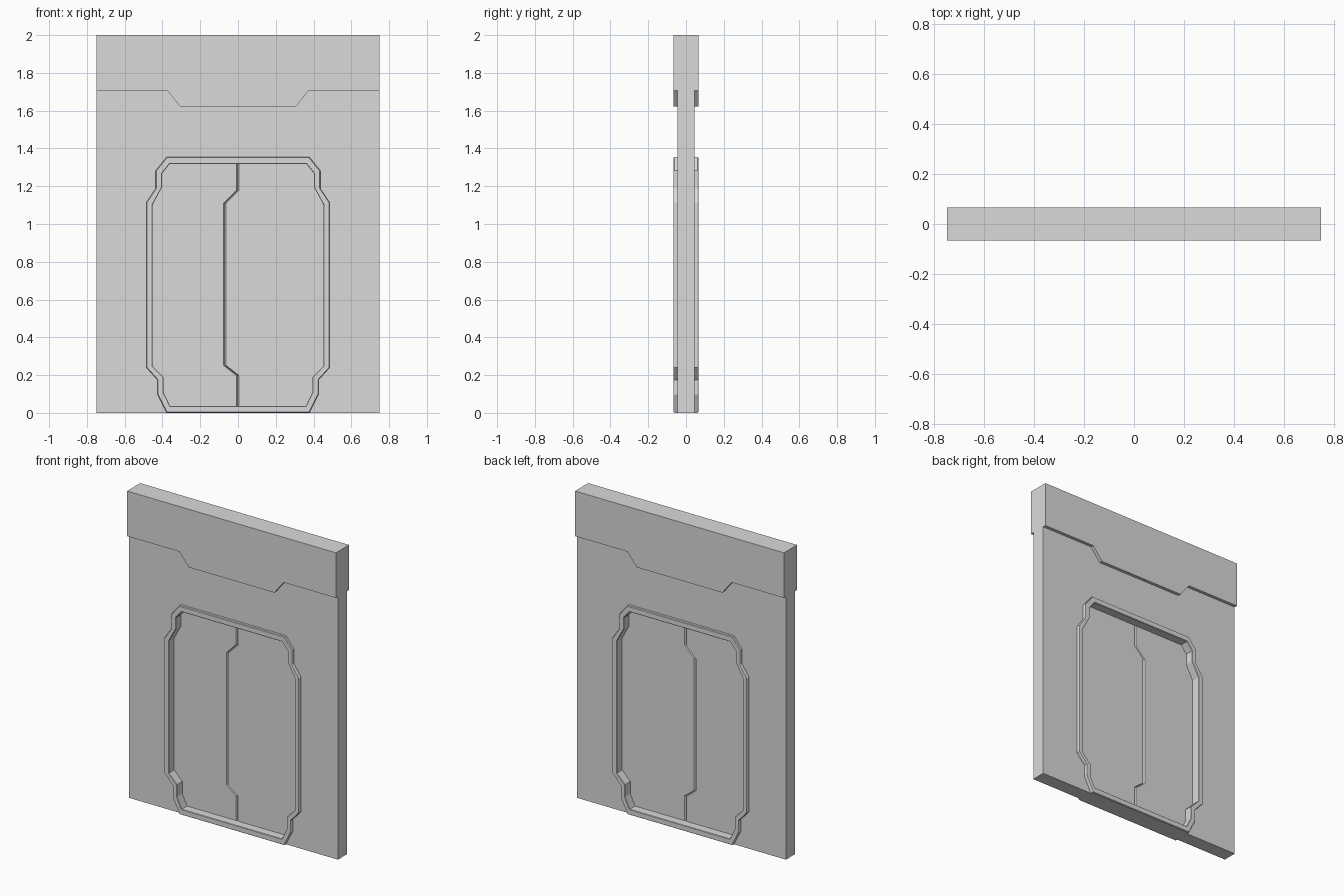
import bpy
import bmesh

if "Cube" in bpy.data.objects:
    bpy.data.objects.remove(bpy.data.objects["Cube"], do_unlink=True)

grey = bpy.data.materials.new("light_grey")
grey.use_nodes = True
grey.diffuse_color = (0.7, 0.7, 0.7, 1)
grey.node_tree.nodes["Principled BSDF"].inputs["Base Color"].default_value = (0.7, 0.7, 0.7, 1)


def loft(name, rings, closed=False):
    """Join (outline, y) rings of equal length; cap the ends or close the loop."""
    bm = bmesh.new()
    loops = [[bm.verts.new((x, y, z)) for x, z in pts] for pts, y in rings]
    pairs = list(zip(loops, loops[1:]))
    if closed:
        pairs.append((loops[-1], loops[0]))
    else:
        bm.faces.new(loops[0])
        bm.faces.new(loops[-1])
    for a, b in pairs:
        for i in range(len(a)):
            j = (i + 1) % len(a)
            bm.faces.new((a[i], a[j], b[j], b[i]))
    bmesh.ops.recalc_face_normals(bm, faces=bm.faces)
    mesh = bpy.data.meshes.new(name)
    bm.to_mesh(mesh)
    bm.free()
    mesh.materials.append(grey)
    obj = bpy.data.objects.new(name, mesh)
    bpy.context.collection.objects.link(obj)
    return obj


def prism(name, pts, half_depth):
    return loft(name, [(pts, -half_depth), (pts, half_depth)])


def mirrored(half):
    return half + [(-x, z) for x, z in reversed(half)]


def blend(a, b, t):
    return [(p + (r - p) * t, q + (s - q) * t) for (p, q), (r, s) in zip(a, b)]


# Outlines as (x, z): right halves run from top to bottom
outer_half = [(0.377, 1.355), (0.436, 1.282), (0.436, 1.187), (0.485, 1.115),
              (0.485, 0.24), (0.426, 0.174), (0.426, 0.097), (0.377, 0.0)]
inner_half = [(0.362, 1.318), (0.402, 1.268), (0.402, 1.196), (0.452, 1.103),
              (0.452, 0.247), (0.394, 0.188), (0.394, 0.109), (0.36, 0.037)]
outer, inner = mirrored(outer_half), mirrored(inner_half)
notch = mirrored([(0.75, 1.707), (0.375, 1.707), (0.307, 1.623)])

# Header, thicker than the wall, with a notched lower edge
prism("header", notch + [(-0.75, 2.0), (0.75, 2.0)], 0.067)

# Wall with the doorway cut out
wall = prism("wall", notch + [(-0.75, 0.0), (0.75, 0.0)], 0.046)
cutter = prism("doorway_cutter", blend(outer, inner, 0.5), 0.2)
cutter.hide_render = True
cut = wall.modifiers.new("doorway", "BOOLEAN")
cut.operation = "DIFFERENCE"
cut.solver = "EXACT"
cut.object = cutter
bpy.context.view_layer.objects.active = wall
bpy.ops.object.modifier_apply(modifier=cut.name)
bpy.data.objects.remove(cutter, do_unlink=True)

# Door frame: a closed band with finely chamfered edges
face_out, face_in = blend(outer, inner, 0.1), blend(outer, inner, 0.92)
loft("door_frame", [(inner, -0.062), (face_in, -0.065), (face_out, -0.065), (outer, -0.06),
                    (outer, 0.06), (face_out, 0.065), (face_in, 0.065), (inner, 0.062)],
     closed=True)

# Two door leaves meeting at a stepped seam with a V groove on both sides
seam = [(-0.002, 0.037), (-0.002, 0.198), (-0.071, 0.252),
        (-0.071, 1.108), (-0.002, 1.178), (-0.002, 1.318)]
for name, side in (("left_door_leaf", 1), ("right_door_leaf", -1)):
    edge = [(side * x, z) for x, z in inner_half]
    inset = edge + [(x + side * 0.007, z) for x, z in seam]
    loft(name, [(inset, -0.009), (edge + seam, 0.0), (inset, 0.009)])
